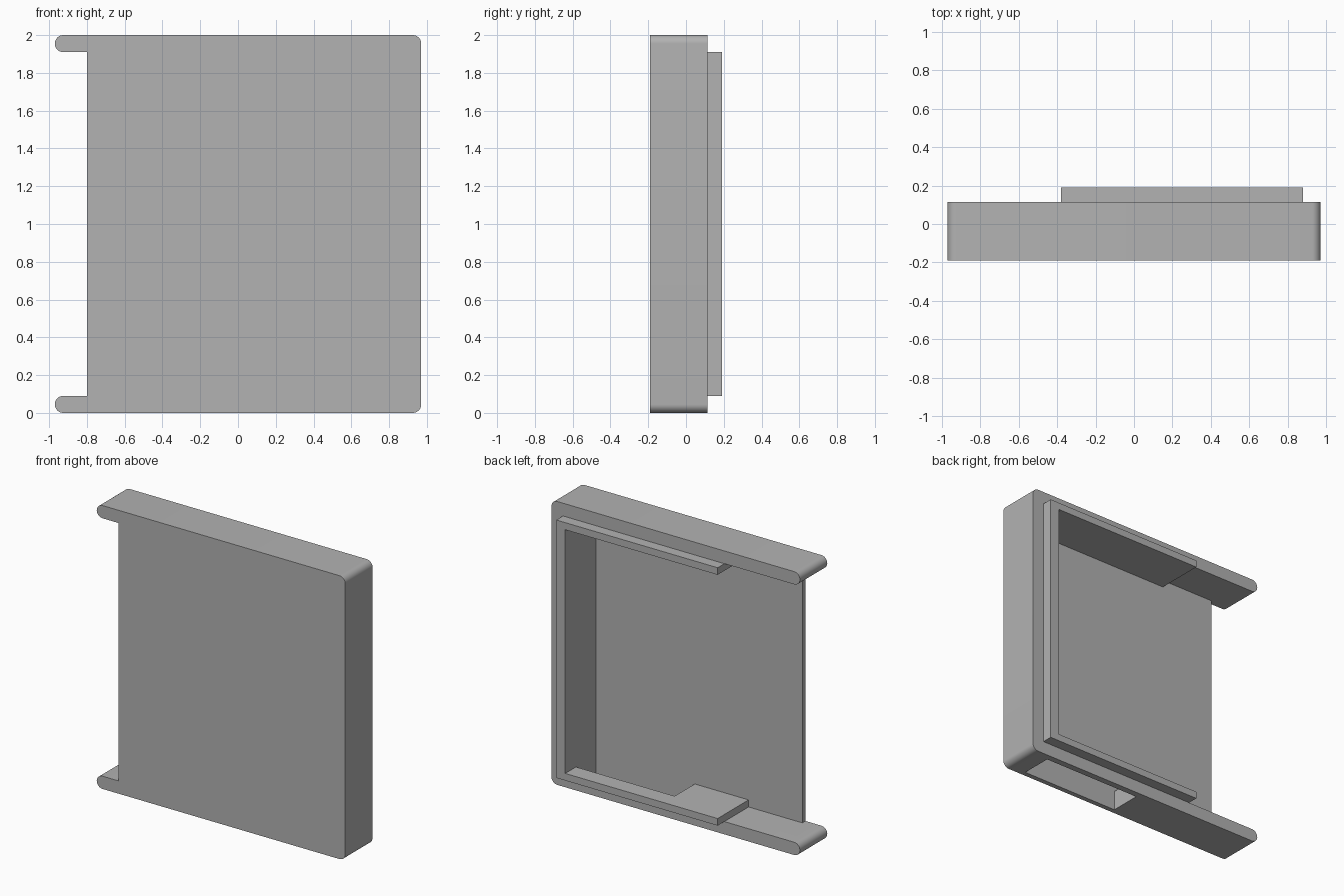
import bpy
import bmesh
from math import cos, sin, radians

default = bpy.data.objects.get("Cube")
if default:
    bpy.data.objects.remove(default, do_unlink=True)

grey = bpy.data.materials.new("plain grey")
grey.use_nodes = True
colour = (0.448, 0.448, 0.448, 1)
grey.diffuse_color = colour
grey.node_tree.nodes["Principled BSDF"].inputs["Base Color"].default_value = colour

FRONT, PLATE_BACK, RIM, LIP_BACK = -0.19, -0.155, 0.115, 0.19
HALF_W, HEIGHT, WALL = 0.97, 2.0, 0.09
R = WALL / 2


def arc(x, z, start, end, steps=12):
    """Points on a rounded end of the wall outline."""
    angles = [radians(start + (end - start) * i / steps) for i in range(steps + 1)]
    return [(x + R * cos(a), z + R * sin(a)) for a in angles]


def rect(x0, x1, z0, z1):
    return [(x0, z0), (x1, z0), (x1, z1), (x0, z1)]


def prism(name, outline, y0, y1):
    """Extrude an x-z outline from y0 to y1."""
    bm = bmesh.new()
    face = bm.faces.new([bm.verts.new((x, y0, z)) for x, z in outline])
    new = bmesh.ops.extrude_face_region(bm, geom=[face])["geom"]
    moved = [v for v in new if isinstance(v, bmesh.types.BMVert)]
    bmesh.ops.translate(bm, verts=moved, vec=(0, y1 - y0, 0))
    bmesh.ops.recalc_face_normals(bm, faces=bm.faces)
    mesh = bpy.data.meshes.new(name)
    bm.to_mesh(mesh)
    bm.free()
    mesh.materials.append(grey)
    obj = bpy.data.objects.new(name, mesh)
    bpy.context.collection.objects.link(obj)
    return obj


def combine(target, tool, operation):
    """Apply a boolean and remove the tool object."""
    tool.hide_render = True
    mod = target.modifiers.new(operation.lower(), 'BOOLEAN')
    mod.operation, mod.solver, mod.object = operation, 'EXACT', tool
    bpy.context.view_layer.objects.active = target
    bpy.ops.object.modifier_apply(modifier=mod.name)
    bpy.data.objects.remove(tool, do_unlink=True)


# Three-sided outer wall with two round-ended arms
cx, top = HALF_W - R, HEIGHT - R
side = HALF_W - WALL
wall_outline = (arc(-cx, R, 90, 270) + arc(cx, R, 270, 360)
                + arc(cx, top, 0, 90) + arc(-cx, top, 90, 270)
                + [(side, HEIGHT - WALL), (side, WALL)])
housing = prism("housing", wall_outline, FRONT, RIM)

# Front panel closing the frame
panel = prism("front_panel", rect(-0.80, side, WALL, HEIGHT - WALL), FRONT, PLATE_BACK)
combine(housing, panel, 'UNION')

# Inner liner whose edge stands proud of the rim as a lip
lip_end, lip_in, lip_z = -0.38, 0.81, WALL + 0.05
liner_outline = [(lip_end, WALL), (side, WALL), (side, HEIGHT - WALL),
                 (lip_end, HEIGHT - WALL), (lip_end, HEIGHT - lip_z),
                 (lip_in, HEIGHT - lip_z), (lip_in, lip_z), (lip_end, lip_z)]
liner = prism("inner_liner", liner_outline, PLATE_BACK, LIP_BACK)
combine(housing, liner, 'UNION')

# Slot through the bottom wall
slot = prism("slot_cutter", rect(0.04, lip_in, -0.2, 0.3), PLATE_BACK, 0.07)
combine(housing, slot, 'DIFFERENCE')

# Smooth only the rounded ends
bpy.ops.object.select_all(action='DESELECT')
housing.select_set(True)
bpy.context.view_layer.objects.active = housing
bpy.ops.object.shade_smooth_by_angle(angle=radians(30))
